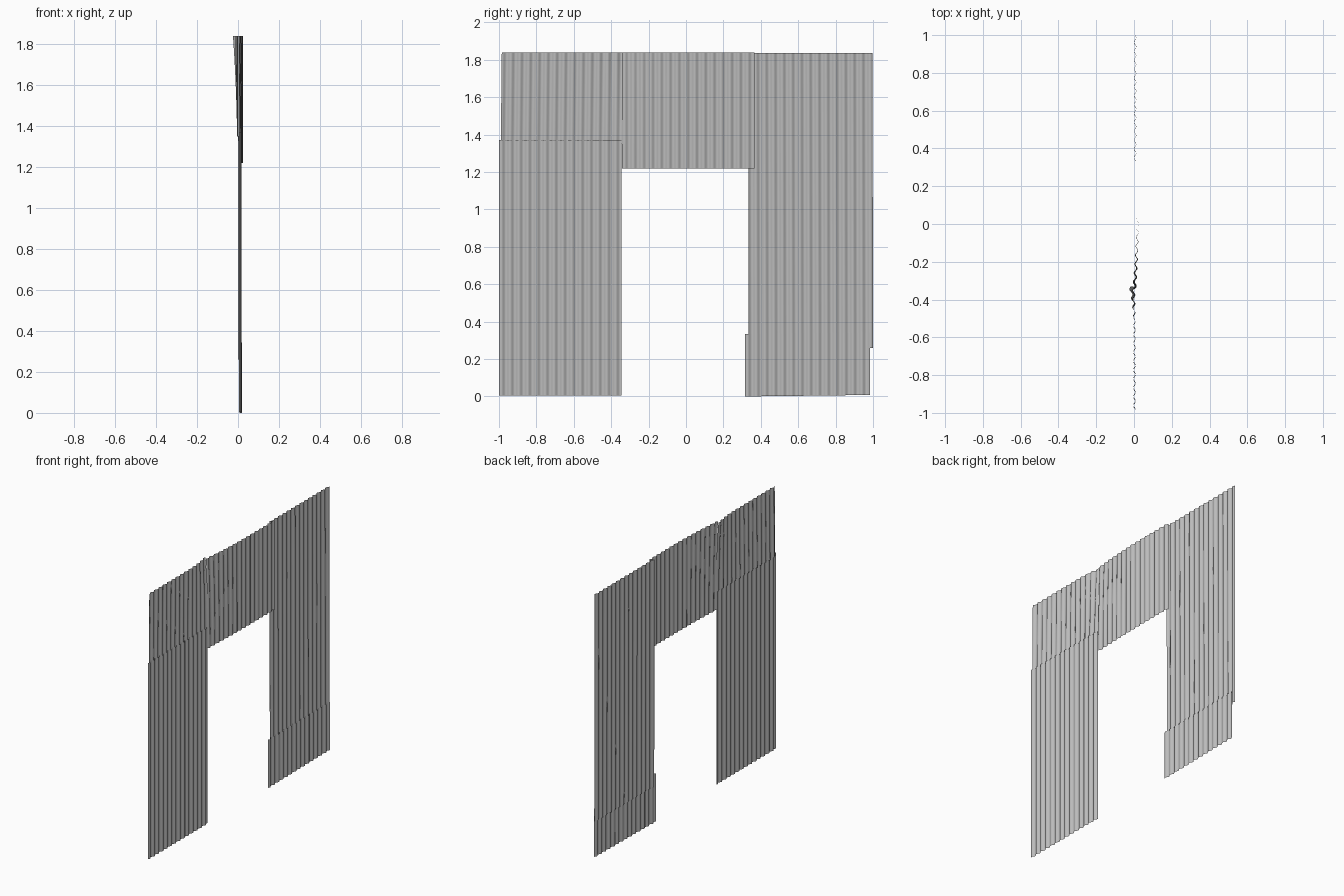
import bpy
import bmesh
import math

if "Cube" in bpy.data.objects:
    bpy.data.objects.remove(bpy.data.objects["Cube"], do_unlink=True)

PITCH = 0.047      # distance between ridges
DEPTH = 0.006      # half height of a ridge
STEPS = 8          # segments per ridge

steel = bpy.data.materials.new("grey_steel")
steel.use_nodes = True
grey = (0.5, 0.5, 0.5, 1)
steel.diffuse_color = grey
steel.node_tree.nodes["Principled BSDF"].inputs["Base Color"].default_value = grey


def flat(y, z):
    return 0.0


def ramp(value, start, end):
    t = min(max((value - start) / (end - start), 0), 1)
    return t * t


def sheet(name, x, y0, y1, z0, z1, rows=1, bend=flat, skew=0.0, tilt=0.0):
    """Corrugated sheet; bend shifts x, skew shifts y with height, tilt lifts z along y."""
    bm = bmesh.new()
    columns = round((y1 - y0) / PITCH * STEPS)
    grid = []
    for r in range(rows + 1):
        v = r / rows
        line = []
        for c in range(columns + 1):
            u = c / columns
            y, z = y0 + (y1 - y0) * u, z0 + (z1 - z0) * v
            wave = DEPTH * math.cos(2 * math.pi * y / PITCH)
            line.append(bm.verts.new((x + wave + bend(y, z), y + skew * v, z + tilt * u)))
        grid.append(line)
    for low, high in zip(grid, grid[1:]):
        for c in range(columns):
            bm.faces.new((low[c], low[c + 1], high[c + 1], high[c]))
    for face in bm.faces:
        face.smooth = True
    mesh = bpy.data.meshes.new(name)
    bm.to_mesh(mesh)
    bm.free()
    mesh.materials.append(steel)
    obj = bpy.data.objects.new(name, mesh)
    bpy.context.collection.objects.link(obj)
    return obj


# Dented corner of the upper sheet beside the opening
def corner_dent(y, z):
    return -0.028 * ramp(z, 1.25, 1.84) * ramp(y, -0.55, -0.32)


# Lintel sags back towards the dented corner
def lintel_bend(y, z):
    return -0.024 * ramp(-y, -0.1, 0.34) * (0.5 + 0.5 * ramp(z, 1.22, 1.84))


# Wall on the -y side of the opening
sheet("lower_wall_sheet", 0.01, -1.0, -0.345, 0.005, 1.37)
sheet("upper_wall_sheet", 0.002, -0.99, -0.335, 1.35, 1.84, rows=12, bend=corner_dent, skew=0.005)

# Sheet over the opening
sheet("lintel_sheet", 0.02, -0.343, 0.367, 1.22, 1.84, rows=12, bend=lintel_bend)

# Wall on the +y side of the opening
sheet("tall_wall_sheet", 0.006, 0.335, 1.0, 0.26, 1.837, skew=-0.003)
sheet("base_patch_sheet", 0.013, 0.315, 0.985, 0.0, 0.335, tilt=0.008)
